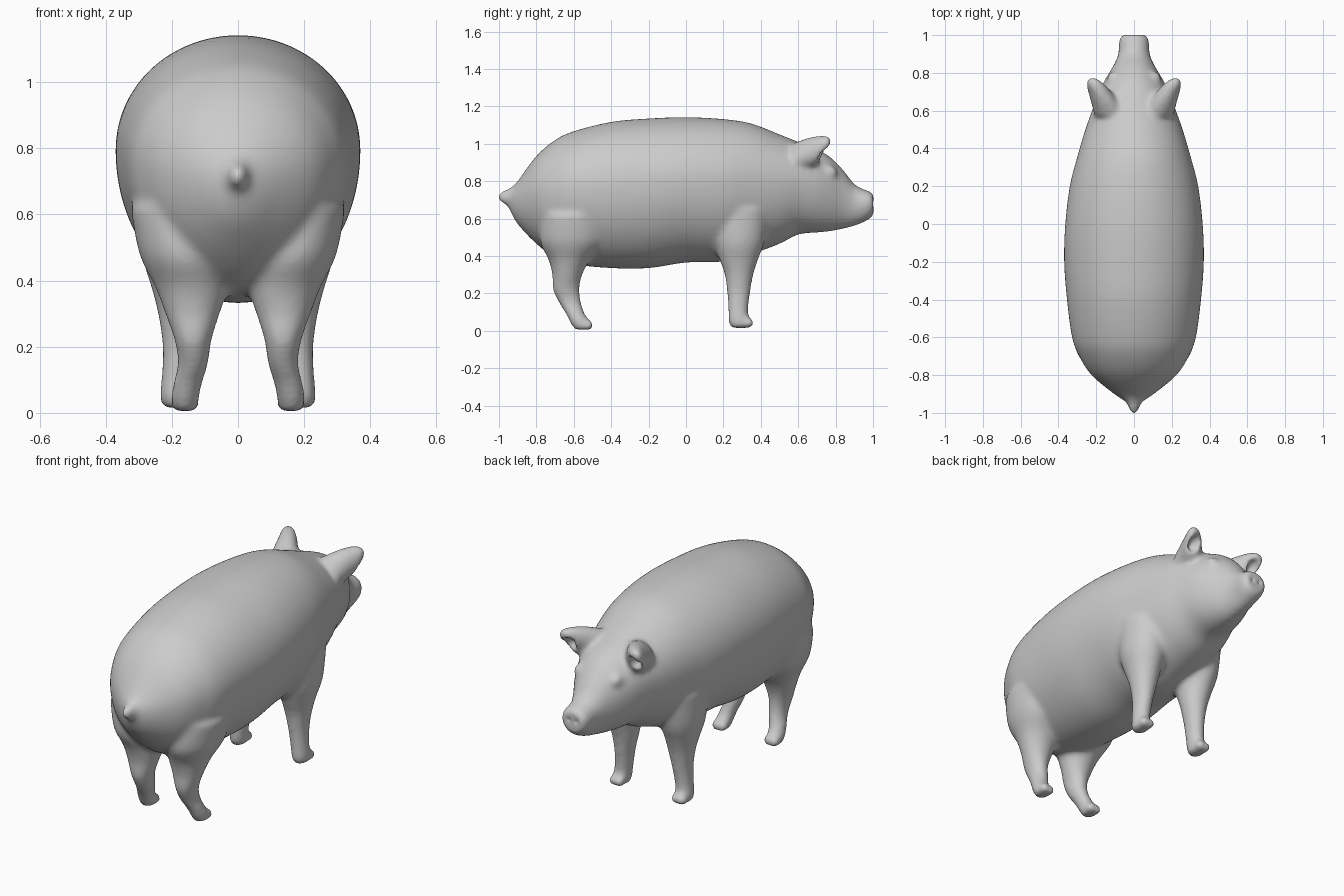
import bpy, bmesh, math
from mathutils import Matrix

if "Cube" in bpy.data.objects:
    bpy.data.objects.remove(bpy.data.objects["Cube"])


def catmull(p0, p1, p2, p3, t):
    return [0.5 * (2*b + (c-a)*t + (2*a-5*b+4*c-d)*t*t + (3*b-a-3*c+d)*t**3)
            for a, b, c, d in zip(p0, p1, p2, p3)]


def refine(rows, steps=4):
    out = []
    for i in range(len(rows) - 1):
        quad = [rows[max(i-1, 0)], rows[i], rows[i+1], rows[min(i+2, len(rows)-1)]]
        out += [catmull(*quad, k / steps) for k in range(steps)]
    return out + [rows[-1]]


def loft(bm, rows, axis, side=1, split=0.5, n=40):
    """Closed tube; row = (position, x min, x max, other min, other max)."""
    rings = []
    for t, x0, x1, b0, b1 in refine(rows):
        cx, rx, cb = (x0+x1)/2, (x1-x0)/2, b0 + (b1-b0)*split
        ring = []
        for k in range(n):
            a = 2 * math.pi * k / n
            x, s = side * (cx + rx*math.cos(a)), math.sin(a)
            b = cb + s * ((b1-cb) if s > 0 else (cb-b0))
            ring.append(bm.verts.new((x, t, b) if axis == 'y' else (x, b, t)))
        rings.append(ring)
    for r, q in zip(rings, rings[1:]):
        for k in range(n):
            bm.faces.new((r[k], r[(k+1) % n], q[(k+1) % n], q[k]))
    bm.faces.new(rings[0])
    bm.faces.new(rings[-1])


def blob(bm, center, radii):
    m = Matrix.Translation(center) @ Matrix.Diagonal((*radii, 1))
    bmesh.ops.create_uvsphere(bm, u_segments=24, v_segments=14, radius=1, matrix=m)


def make_object(name, bm):
    bmesh.ops.recalc_face_normals(bm, faces=bm.faces[:])
    me = bpy.data.meshes.new(name)
    bm.to_mesh(me)
    bm.free()
    ob = bpy.data.objects.new(name, me)
    bpy.context.collection.objects.link(ob)
    return ob


# Torso and head: y, belly z, back z, half width
torso = [(-.945, .65, .745, .035), (-.9, .57, .80, .105), (-.8, .465, .935, .225),
         (-.7, .39, 1.02, .29), (-.6, .355, 1.067, .328), (-.4, .335, 1.117, .355),
         (-.2, .335, 1.135, .37), (0, .365, 1.142, .364), (.2, .37, 1.132, .34),
         (.35, .41, 1.108, .302), (.5, .465, 1.05, .258), (.6, .515, 1.01, .222),
         (.7, .525, .97, .185), (.77, .532, .93, .15), (.84, .545, .86, .108),
         (.9, .56, .785, .083), (.95, .58, .757, .08), (.985, .6, .745, .075),
         (1.002, .615, .73, .06)]
# Tail stub along y; legs along z; ears along y
tail = [(-.88, -.08, .08, .61, .81), (-.94, -.042, .042, .66, .765),
        (-.98, -.026, .026, .68, .75), (-1.003, -.014, .014, .695, .735)]
hind_leg = [(.005, .125, .195, -.595, -.51), (.04, .118, .203, -.618, -.507),
            (.09, .108, .196, -.642, -.54), (.15, .09, .182, -.68, -.56),
            (.22, .08, .192, -.712, -.57), (.3, .055, .22, -.715, -.555),
            (.38, .03, .25, -.735, -.51), (.48, .02, .298, -.78, -.42),
            (.62, .05, .325, -.77, -.4)]
front_leg = [(.015, .155, .23, .24, .34), (.05, .147, .236, .226, .345),
             (.1, .142, .232, .226, .332), (.2, .128, .228, .22, .343),
             (.3, .105, .242, .207, .36), (.38, .09, .262, .18, .385),
             (.48, .07, .29, .15, .42), (.65, .08, .3, .14, .44)]
ear = [(.57, .02, .21, .82, 1.0), (.64, .075, .226, .86, 1.028),
       (.7, .12, .243, .89, 1.042), (.74, .155, .253, .94, 1.045),
       (.772, .195, .247, .99, 1.036)]

bm = bmesh.new()
loft(bm, [(y, -w, w, b, t) for y, b, t, w in torso], 'y', split=.57, n=64)
loft(bm, tail, 'y')
for s in (-1, 1):
    loft(bm, hind_leg, 'z', s)
    loft(bm, front_leg, 'z', s)
    loft(bm, ear, 'y', s)
    # Cloven toes
    for d in (-.021, .021):
        blob(bm, (s * (.16 + d), -.527, .03), (.023, .034, .028))
        blob(bm, (s * (.192 + d), .333, .042), (.023, .034, .027))
    # Brow
    blob(bm, (s * .105, .765, .845), (.04, .045, .04))
pig = make_object("pig_body", bm)

# Ear hollows, eye sockets and nostrils
bm = bmesh.new()
for s in (-1, 1):
    blob(bm, (s * .2, .762, .948), (.036, .075, .05))
    blob(bm, (s * .152, .79, .81), (.02, .022, .014))
    blob(bm, (s * .024, 1.004, .68), (.013, .02, .016))
cutter = make_object("hollow_cutter", bm)
cutter.hide_render = True
cutter.hide_viewport = False
cutter.display_type = 'WIRE'

# Fuse the parts, carve the hollows, blend the joints
fuse = pig.modifiers.new("fuse", 'REMESH')
fuse.mode, fuse.voxel_size = 'VOXEL', .013
carve = pig.modifiers.new("carve", 'BOOLEAN')
carve.operation, carve.object, carve.solver = 'DIFFERENCE', cutter, 'EXACT'
even = pig.modifiers.new("even", 'REMESH')
even.mode, even.voxel_size, even.use_smooth_shade = 'VOXEL', .011, True
soft = pig.modifiers.new("soft", 'SMOOTH')
soft.factor, soft.iterations = .5, 10
